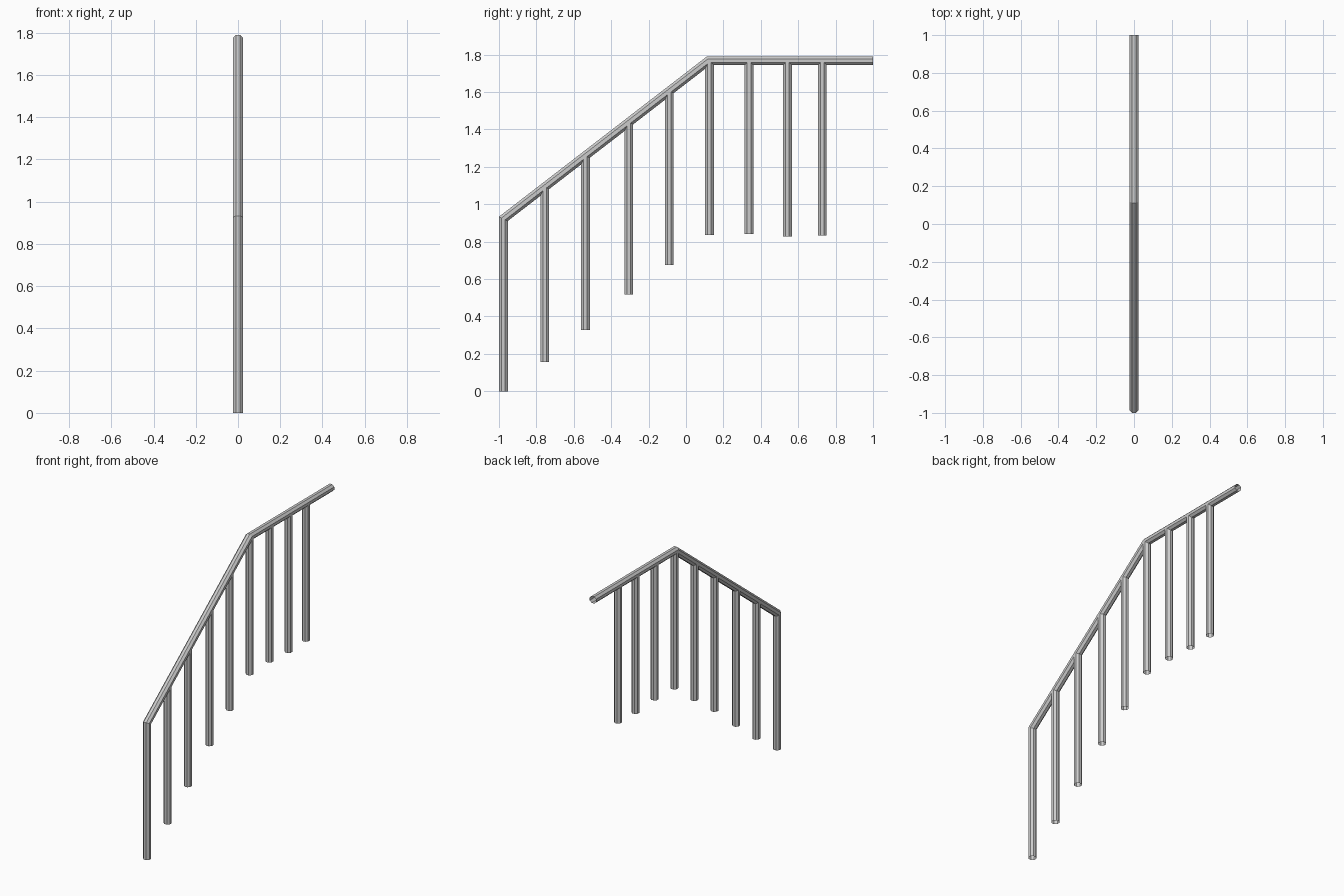
import bpy, math
from mathutils import Vector

if "Cube" in bpy.data.objects:
    bpy.data.objects.remove(bpy.data.objects["Cube"])

SIDES = 8
HALF = 0.0235                                  # half width across flats
RADIUS = HALF / math.cos(math.pi / SIDES)


def tube(name, path):
    """Open-ended octagonal tube along (y, z) points with mitred corners."""
    pts = [Vector(p) for p in path]
    dirs = [(b - a).normalized() for a, b in zip(pts, pts[1:])]
    verts, faces = [], []
    for i, p in enumerate(pts):
        d0, d1 = dirs[max(i - 1, 0)], dirs[min(i, len(dirs) - 1)]
        n0, n1 = Vector((-d0.y, d0.x)), Vector((-d1.y, d1.x))
        miter = (n0 + n1) / (1 + n0.dot(n1))
        for k in range(SIDES):
            a = 2 * math.pi * (k + 0.5) / SIDES
            q = p + miter * RADIUS * math.sin(a)
            verts.append((RADIUS * math.cos(a), q.x, q.y))
    for i in range(len(pts) - 1):
        for k in range(SIDES):
            j = (k + 1) % SIDES
            a, b = i * SIDES, (i + 1) * SIDES
            faces.append((a + k, a + j, b + j, b + k))
    mesh = bpy.data.meshes.new(name)
    mesh.from_pydata(verts, [], faces)
    obj = bpy.data.objects.new(name, mesh)
    bpy.context.collection.objects.link(obj)
    return obj


# Front post, sloped rail and level rail as one bent tube
FOOT, TOP = (-1 + HALF, 0.922), (0.12, 1.767)
tube("handrail", [(FOOT[0], 0), FOOT, TOP, (1, TOP[1])])


def rail_height(y):
    t = min((y - FOOT[0]) / (TOP[0] - FOOT[0]), 1)
    return FOOT[1] + t * (TOP[1] - FOOT[1])


# Balusters: y position and bottom height
balusters = [(-0.755, 0.157), (-0.538, 0.328), (-0.306, 0.518), (-0.089, 0.675),
             (0.125, 0.835), (0.337, 0.841), (0.542, 0.828), (0.729, 0.833)]
for i, (y, bottom) in enumerate(balusters, 1):
    tube(f"baluster_{i}", [(y, bottom), (y, rail_height(y))])
